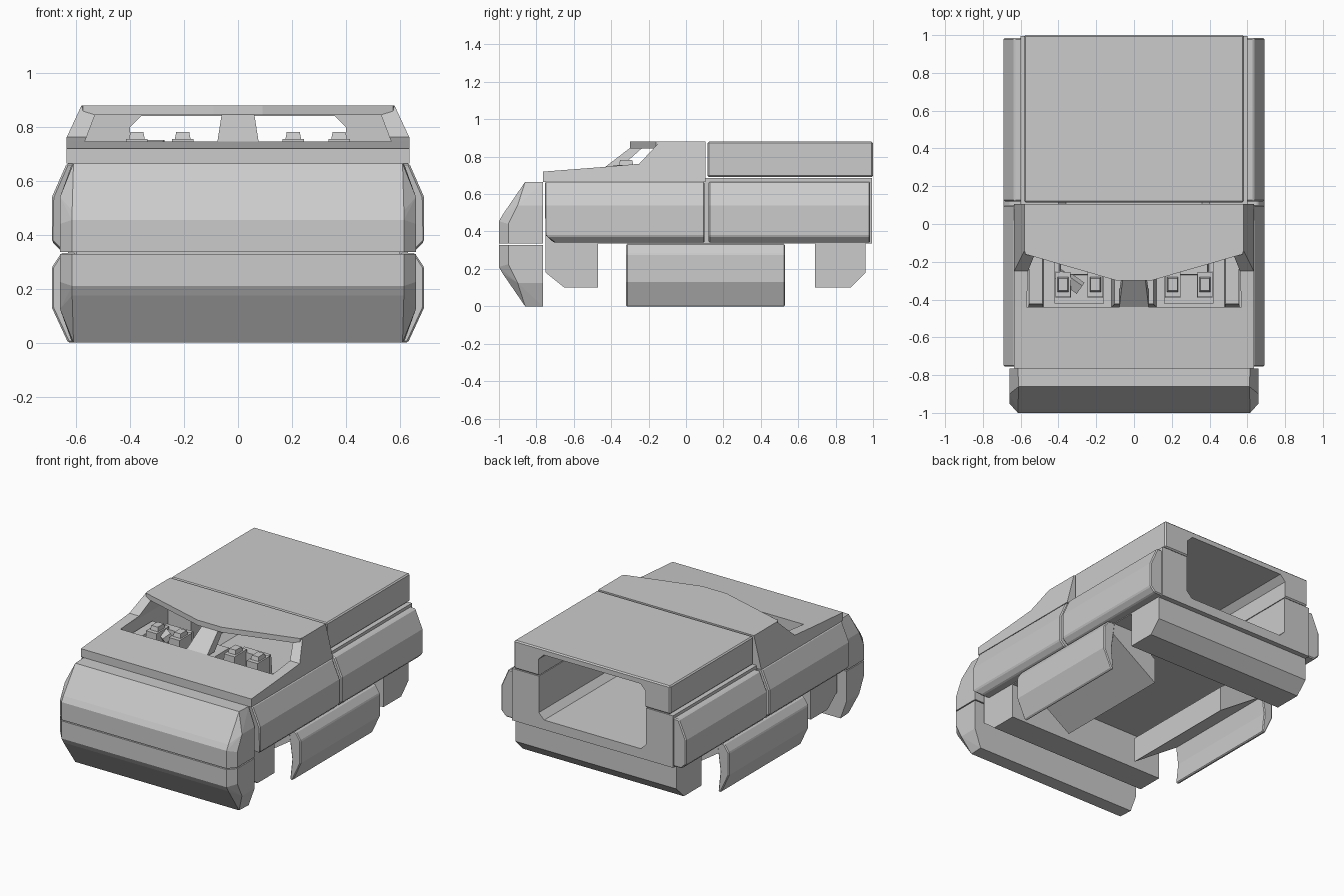
import bpy, bmesh, math
from mathutils import Vector, Matrix

if "Cube" in bpy.data.objects:
    bpy.data.objects.remove(bpy.data.objects["Cube"])

grey = bpy.data.materials.new("plain_grey")
grey.diffuse_color = (0.6, 0.6, 0.6, 1)
grey.use_nodes = True
grey.node_tree.nodes["Principled BSDF"].inputs["Base Color"].default_value = grey.diffuse_color


def finish(name, bm, bevel=0):
    bmesh.ops.recalc_face_normals(bm, faces=bm.faces)
    me = bpy.data.meshes.new(name)
    bm.to_mesh(me)
    bm.free()
    me.materials.append(grey)
    ob = bpy.data.objects.new(name, me)
    bpy.context.collection.objects.link(ob)
    if bevel:
        m = ob.modifiers.new("bevel", 'BEVEL')
        m.width, m.segments, m.limit_method = bevel, 1, 'ANGLE'
    return ob


def prism(name, pts, axis, a, b, fn=None, bevel=0):
    """Extrude a 2D outline along an axis; fn may then move each point."""
    bm = bmesh.new()
    place = {'x': lambda p, t: (t, p[0], p[1]),
             'y': lambda p, t: (p[0], t, p[1]),
             'z': lambda p, t: (p[0], p[1], t)}[axis]
    rings = []
    for t in (a, b):
        cos = [place(p, t) for p in pts]
        rings.append([bm.verts.new(fn(*c) if fn else c) for c in cos])
    bm.faces.new(rings[0])
    bm.faces.new(rings[1])
    n = len(pts)
    for i in range(n):
        j = (i + 1) % n
        bm.faces.new((rings[0][i], rings[0][j], rings[1][j], rings[1][i]))
    return finish(name, bm, bevel)


def hull(name, pts, bevel=0):
    bm = bmesh.new()
    for p in pts:
        bm.verts.new(p)
    r = bmesh.ops.convex_hull(bm, input=bm.verts)
    loose = [v for v in bm.verts if not v.link_faces]
    bmesh.ops.delete(bm, geom=loose, context='VERTS')
    bmesh.ops.dissolve_limit(bm, angle_limit=0.02, verts=bm.verts, edges=bm.edges)
    return finish(name, bm, bevel)


def box(name, x, y, z, top=1.0, bevel=0):
    """Box from ranges; top scales the upper face in x and y."""
    cx, cy = sum(x) / 2, sum(y) / 2
    return hull(name, [(cx + (u - cx) * k, cy + (v - cy) * k, w)
                       for w, k in ((z[0], 1), (z[1], top)) for u in x for v in y], bevel)


def cut(ob, cutters):
    for c in cutters:
        m = ob.modifiers.new("cut", 'BOOLEAN')
        m.operation, m.solver, m.object = 'DIFFERENCE', 'EXACT', c
    dg = bpy.context.evaluated_depsgraph_get()
    me = bpy.data.meshes.new_from_object(ob.evaluated_get(dg))
    ob.modifiers.clear()
    ob.data = me


# Main hollow body: lower core, cab and rear roof
core = box("lower_body", (-.6, .6), (-.75, .995), (.335, .685))
cab_side = [(-.765, .665), (-.765, .72), (-.44, .745), (-.25, .762),
            (-.14, .88), (.105, .88), (.105, .665)]
cab = prism("cab", cab_side, 'x', -1, 1,
            lambda x, y, z: (math.copysign(.635 if z < .77 else .58, x), y, z))
roof = box("rear_roof", (-.582, .582), (.115, 1), (.69, .88), bevel=.008)

# Interior voids: cockpit and through tunnel to the rear opening
cockpit = hull("cockpit_cutter", [(s * w, y, z) for s in (-1, 1) for y in (-.44, .07)
                                  for w, z in ((.57, .42), (.57, .74), (.53, .845))])
c = .04
x0, z0, z1 = .40, .40, .84
tunnel = prism("tunnel_cutter", [(-x0 + c, z0), (x0 - c, z0), (x0, z0 + c), (x0, z1 - c),
                                 (x0 - c, z1), (-x0 + c, z1), (-x0, z1 - c), (-x0, z0 + c)],
               'y', .03, 1.1)
for ob in (core, cab, roof):
    cut(ob, (cockpit, tunnel))
for ob in (cockpit, tunnel):
    bpy.data.objects.remove(ob)

# Roof visor with swept front edge, and centre windscreen pillar
prism("roof_visor", [(-.58, -.139), (-.575, -.16), (-.09, -.30), (.09, -.30),
                     (.575, -.16), (.58, -.139)], 'z', .845, .88)
hull("centre_pillar", [(s * w, y, z) for s in (-1, 1)
                       for w, y, z in ((.06, -.295, .85), (.06, -.23, .85),
                                       (.078, -.445, .735), (.078, -.36, .735))])
box("centre_console", (-.12, .12), (-.44, -.22), (.41, .72), .85)

# Front bumper halves, lower one mirrored in height
for name, f in (("upper_bumper", lambda z: z), ("lower_bumper", lambda z: .665 - z)):
    hull(name, [(s * x, y, f(z)) for s in (-1, 1) for x, y, z in (
        (.66, -.765, .336), (.66, -.95, .336), (.66, -.95, .44), (.66, -.9, .54),
        (.66, -.765, .54), (.615, -1, .336), (.615, -1, .455), (.615, -.98, .49),
        (.61, -.86, .665), (.615, -.765, .665))])

# Cross bars under the nose and tail
prism("front_cross_bar", [(-.75, .336), (-.47, .336), (-.47, .1), (-.65, .1), (-.75, .18)],
      'x', -.6, .6)
prism("rear_cross_bar", [(.69, .336), (.96, .336), (.96, .18), (.88, .1), (.69, .1)],
      'x', -.6, .6)

upper = [(.58, .34), (.655, .34), (.69, .375), (.69, .54), (.635, .665), (.58, .665)]
lower = [(.6, .333), (.655, .333), (.69, .28), (.69, .13), (.63, 0), (.61, 0), (.625, .14)]
arm = [(.27, .03), (.27, .2), (.45, .336), (.63, .336), (.63, .27)]

for s, side in ((-1, "left"), (1, "right")):
    def m(pts):
        return [(s * x, z) for x, z in pts]
    # Side panels and skirts
    prism("front_side_panel_" + side, m(upper), 'y', -.755, .1,
          lambda x, y, z: (x, y + (.05 if z < .36 and y < 0 else 0), z), bevel=.007)
    prism("rear_side_panel_" + side, m(upper), 'y', .12, .985, bevel=.007)
    prism("skirt_" + side, m(lower), 'y', -.32, .53, bevel=.006)
    prism("skirt_arm_" + side, m(arm), 'y', -.315, .525)

    # Seats with paired bolsters, and side armrest
    cx = s * .29
    box("seat_base_" + side, (cx - .13, cx + .13), (-.42, -.2), (.41, .6))
    box("seat_back_" + side, (cx - .11, cx + .11), (-.27, -.2), (.55, .74), .9)
    for k in (-1, 1):
        bx = cx + k * .085
        box("seat_bolster_%s_%d" % (side, k), (bx - .042, bx + .042), (-.39, -.25), (.55, .755), .95)
        box("bolster_cap_%s_%d" % (side, k), (bx - .03, bx + .03), (-.36, -.28), (.75, .782), .8)
    box("armrest_" + side, tuple(sorted((s * .48, s * .56))), (-.44, -.1), (.41, .68), .9)

# Tilted steering yoke on the driver's side
yoke = box("steering_yoke", (-.07, .07), (-.03, .03), (-.02, .02))
yoke.matrix_world = (Matrix.Translation((-.34, -.3, .72))
                     @ Matrix.Rotation(math.radians(-35), 4, 'Z')
                     @ Matrix.Rotation(math.radians(30), 4, 'X'))
